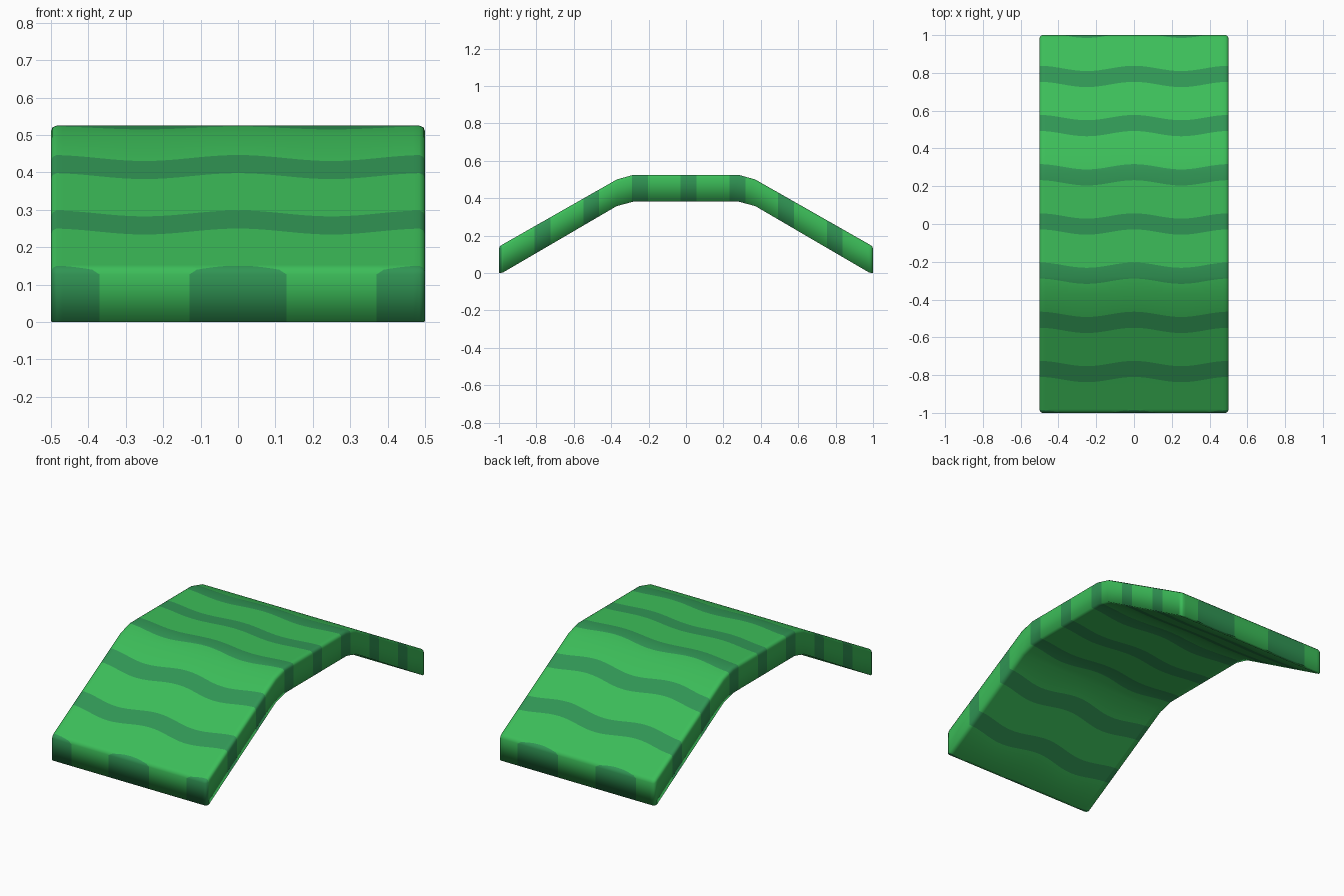
import bpy, bmesh, math
from mathutils import Vector

if "Cube" in bpy.data.objects:
    bpy.data.objects.remove(bpy.data.objects["Cube"])


def material(name, rgb):
    m = bpy.data.materials.new(name)
    m.diffuse_color = (*rgb, 1)
    m.use_nodes = True
    m.node_tree.nodes["Principled BSDF"].inputs["Base Color"].default_value = m.diffuse_color
    return m


def wave(x):
    return 0.014 * math.cos(4 * math.pi * x)


def cut(bm, co, no):
    bmesh.ops.bisect_plane(bm, geom=bm.verts[:] + bm.edges[:] + bm.faces[:],
                           dist=1e-5, plane_co=co, plane_no=no)


# Arched slab: (y, bottom z, top z), mirrored front to back
half = [(-1, 0, 0.142), (-0.98, 0.002, 0.153), (-0.37, 0.358, 0.500), (-0.28, 0.382, 0.525)]
stations = half + [(-y, b, t) for y, b, t in reversed(half)]
bm = bmesh.new()
rings = [[bm.verts.new(p) for p in ((-0.5, y, b), (0.5, y, b), (0.5, y, t), (-0.5, y, t))]
         for y, b, t in stations]
for r, s in zip(rings, rings[1:]):
    for i in range(4):
        j = (i + 1) % 4
        bm.faces.new((r[i], r[j], s[j], s[i]))
bm.faces.new(rings[0])
bm.faces.new(rings[-1])
bmesh.ops.recalc_face_normals(bm, faces=bm.faces[:])

# Round the top rim and the upright corners
rim = []
for r, s in zip(rings, rings[1:]):
    rim += [bm.edges.get((r[k], s[k])) for k in (2, 3)]
for r in (rings[0], rings[-1]):
    rim += [bm.edges.get((r[a], r[b])) for a, b in ((2, 3), (0, 3), (1, 2))]
bmesh.ops.bevel(bm, geom=rim, offset=0.015, segments=2, profile=0.5,
                affect='EDGES', clamp_overlap=True)

# Wavy stripes: straighten the wave, cut straight bands, then bend back
for i in range(1, 32):
    cut(bm, Vector((-0.5 + i / 32, 0, 0)), Vector((1, 0, 0)))
for v in bm.verts:
    v.co.y -= wave(v.co.x)
step, hw = 0.2604, 0.0425
for k in range(-4, 5):
    for d in (-hw, hw):
        cut(bm, Vector((0, k * step + d, 0)), Vector((0, 1, 0)))
for f in bm.faces:
    y = f.calc_center_median().y
    f.material_index = int(abs(y - step * round(y / step)) < hw)
    f.smooth = True
for v in bm.verts:
    v.co.y += wave(v.co.x)

mesh = bpy.data.meshes.new("arched_slab")
bm.to_mesh(mesh)
bm.free()
mesh.materials.append(material("light green", (0.045, 0.51, 0.10)))
mesh.materials.append(material("dark green stripe", (0.030, 0.30, 0.089)))
bpy.context.collection.objects.link(bpy.data.objects.new("arched_slab", mesh))
